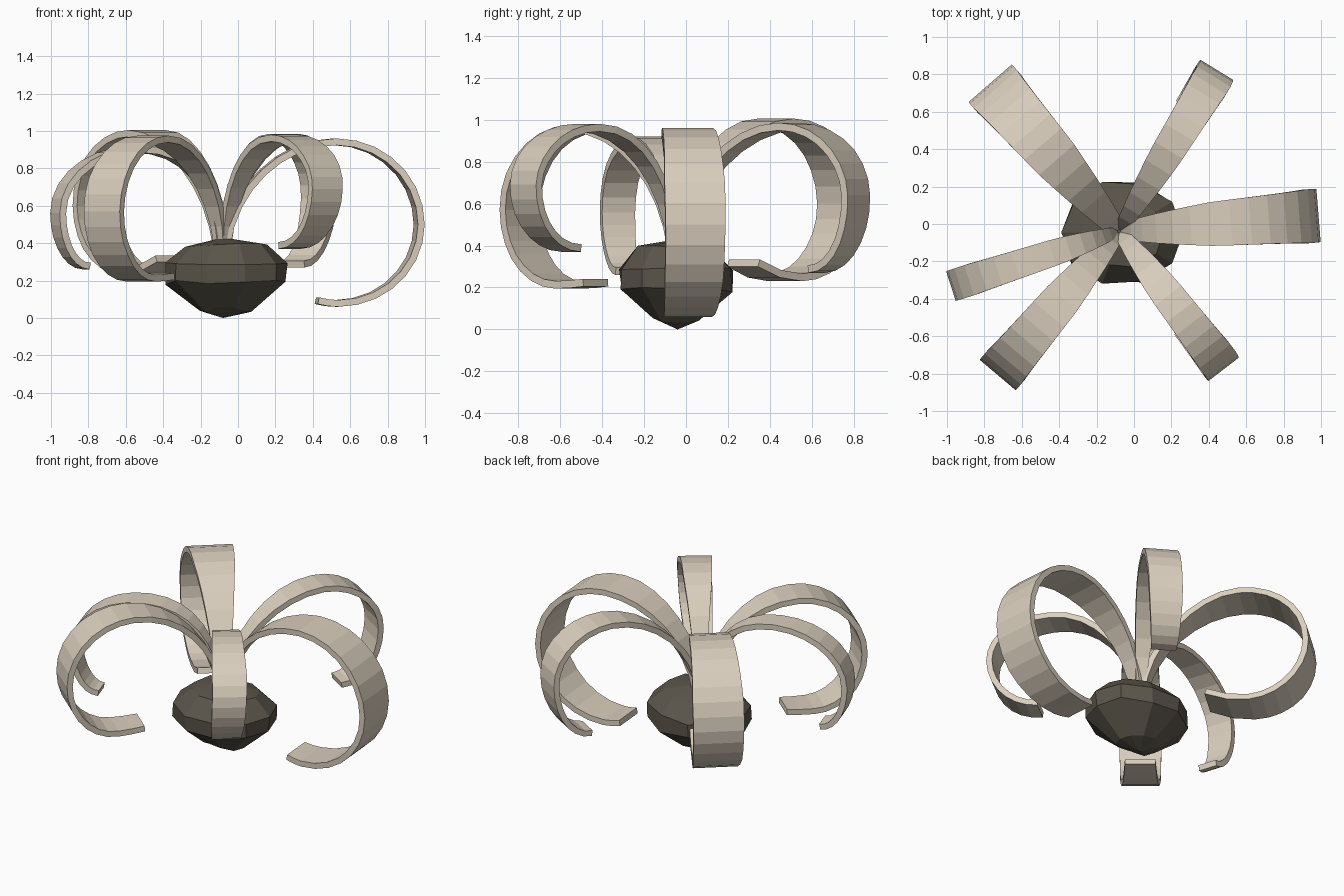
import bpy, bmesh, math, random
from mathutils import Vector

if "Cube" in bpy.data.objects:
    bpy.data.objects.remove(bpy.data.objects["Cube"])

random.seed(4)


def material(name, rgb):
    m = bpy.data.materials.new(name)
    m.diffuse_color = (*rgb, 1)
    m.use_nodes = True
    m.node_tree.nodes["Principled BSDF"].inputs["Base Color"].default_value = m.diffuse_color
    return m


BEIGE = material("pale_ribbon", (0.70, 0.62, 0.51))
DARK = material("dark_bulb", (0.105, 0.092, 0.07))
CX, CY = -0.08, -0.04  # where all ribbons sprout


def finish(bm, name, mat):
    bmesh.ops.recalc_face_normals(bm, faces=bm.faces)
    mesh = bpy.data.meshes.new(name)
    bm.to_mesh(mesh)
    bm.free()
    mesh.materials.append(mat)
    ob = bpy.data.objects.new(name, mesh)
    bpy.context.collection.objects.link(ob)
    return ob


def curl_path(ro, zo, rt, zt, rb, zb, end):
    """Outer surface of a curl as (radius, height): rise, crest, drop, tuck."""
    p = [Vector((0.0, 0.38)), Vector((0.03, 0.70)), Vector((rt - 0.30, zt)), Vector((rt, zt))]
    pts = []
    for i in range(9):
        t = i / 8
        s = 1 - t
        pts.append(p[0] * s**3 + p[1] * 3*s*s*t + p[2] * 3*s*t*t + p[3] * t**3)
    for i in range(1, 8):
        a = math.pi / 2 * i / 7
        pts.append(Vector((rt + (ro - rt) * math.sin(a), zo + (zt - zo) * math.cos(a))))
    for i in range(1, 8):
        a = math.pi / 2 * i / 7
        pts.append(Vector((rb + (ro - rb) * math.cos(a), zo - (zo - zb) * math.sin(a))))
    if end:
        for t in (0.5, 1.0):
            pts.append(Vector((rb + (end[0] - rb) * t, zb + (end[1] - zb) * t * t)))
    return pts


def width_factor(t):
    keys = [(0, 0.25), (0.12, 0.45), (0.3, 0.82), (0.55, 1.0), (0.75, 0.96), (1, 0.72)]
    for (a, va), (b, vb) in zip(keys, keys[1:]):
        if t <= b:
            return va + (vb - va) * (t - a) / (b - a)
    return keys[-1][1]


def ribbon(name, angle, width, drift, path, thick=0.036):
    a = math.radians(angle)
    out, side = Vector((math.cos(a), math.sin(a), 0)), Vector((-math.sin(a), math.cos(a), 0))
    bm = bmesh.new()
    rings = []
    n = len(path) - 1
    for i, p in enumerate(path):
        t = i / n
        tan = (path[min(i + 1, n)] - path[max(i - 1, 0)]).normalized()
        q = p + Vector((tan.y, -tan.x)) * thick
        h = width * width_factor(t) / 2
        d = drift * max(0, (t - 0.6) / 0.4)
        ring = []
        for pt, s in ((p, -h), (p, h), (q, h), (q, -h)):
            co = Vector((CX, CY, pt.y)) + out * pt.x + side * (s + d)
            ring.append(bm.verts.new(co))
        rings.append(ring)
    for r0, r1 in zip(rings, rings[1:]):
        for k in range(4):
            bm.faces.new((r0[k], r0[(k + 1) % 4], r1[(k + 1) % 4], r1[k]))
    bm.faces.new(rings[0])
    bm.faces.new(rings[-1])
    return finish(bm, name, BEIGE)


# Six curled ribbons
# name, angle, width, side drift, (outer r, outer z, crest r, crest z, low r, low z, tucked end)
RIBBONS = [
    ("right_ribbon", 4.6, 0.29, 0, (1.07, 0.50, 0.60, 0.96, 0.61, 0.06, (0.50, 0.075))),
    ("back_right_ribbon", 58.5, 0.21, 0.03, (1.01, 0.64, 0.62, 0.985, 0.76, 0.27, None)),
    ("back_left_ribbon", 131, 0.31, 0, (1.05, 0.60, 0.62, 1.005, 0.68, 0.23, (0.41, 0.30))),
    ("left_ribbon", 198, 0.17, 0, (0.945, 0.56, 0.48, 0.92, 0.77, 0.26, None)),
    ("front_left_ribbon", 229.8, 0.255, 0, (1.005, 0.57, 0.58, 0.975, 0.68, 0.195, (0.51, 0.205))),
    ("front_right_ribbon", 307.5, 0.21, -0.025, (0.925, 0.69, 0.54, 0.98, 0.62, 0.37, None)),
]
for name, angle, width, drift, params in RIBBONS:
    ribbon(name, angle, width, drift, curl_path(*params))

# Faceted bulb: stacked, slightly irregular rings closed by two points
bm = bmesh.new()
SIDES = 10
levels = [(0.045, 0.42), (0.19, 0.98), (0.295, 1.0), (0.385, 0.68)]
rings = []
for z, f in levels:
    ring = []
    for k in range(SIDES):
        a = 2 * math.pi * k / SIDES
        g = f * random.uniform(0.95, 1.03)
        ring.append(bm.verts.new((-0.065 + 0.333 * g * math.cos(a), -0.045 + 0.28 * g * math.sin(a),
                                  z + random.uniform(-0.015, 0.015))))
    rings.append(ring)
low, high = bm.verts.new((-0.08, -0.04, 0.0)), bm.verts.new((-0.08, -0.04, 0.43))
for k in range(SIDES):
    j = (k + 1) % SIDES
    bm.faces.new((low, rings[0][j], rings[0][k]))
    bm.faces.new((high, rings[-1][k], rings[-1][j]))
    for r0, r1 in zip(rings, rings[1:]):
        bm.faces.new((r0[k], r0[j], r1[j], r1[k]))
finish(bm, "bulb", DARK)
